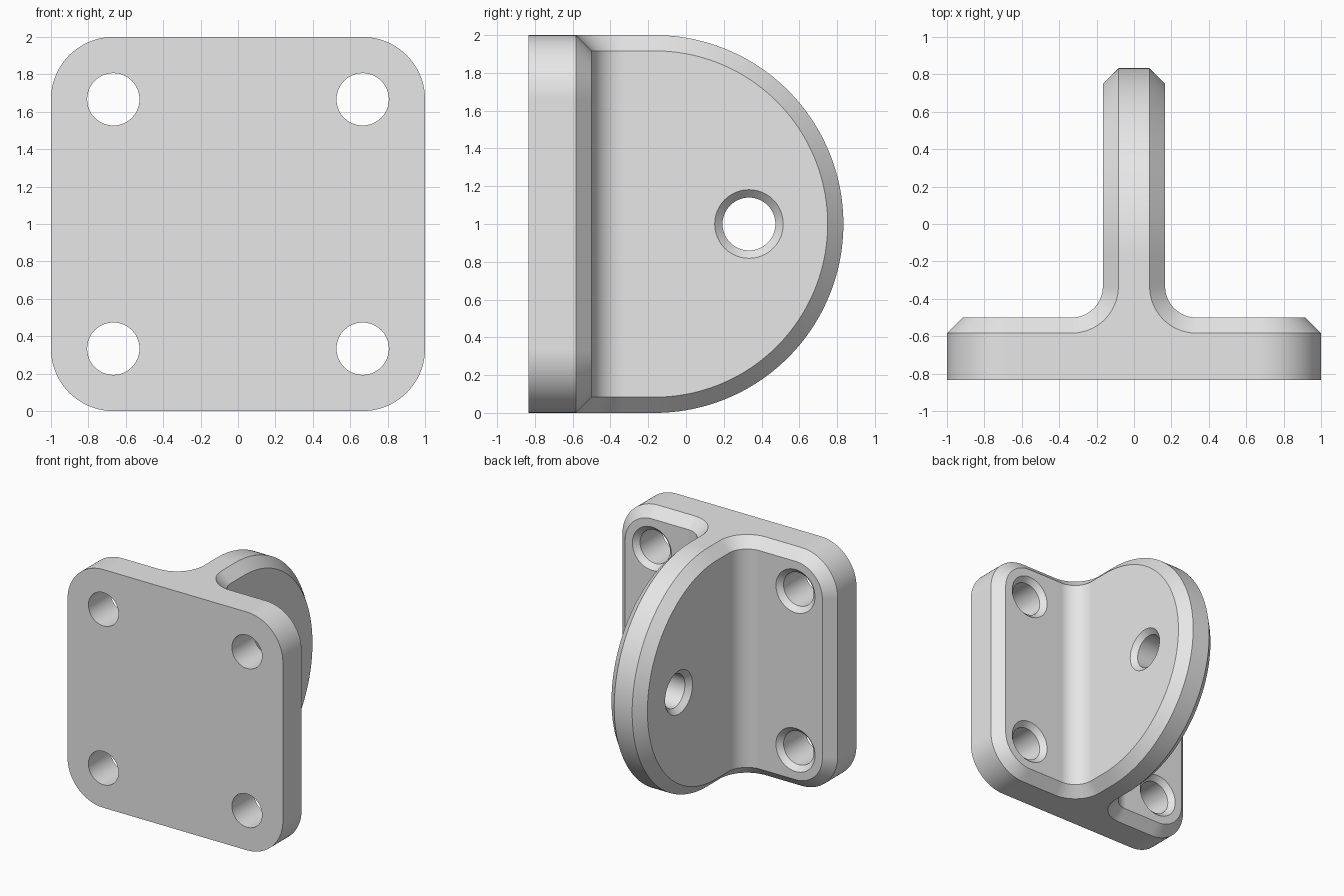
import bpy, bmesh
from math import sin, cos, pi
from mathutils import Vector

cube = bpy.data.objects.get("Cube")
if cube:
    bpy.data.objects.remove(cube)

U = 1 / 12                      # base module: chamfer size
FRONT, BACK, ROUND = -10 * U, -6 * U, 4 * U
STEPS = 24

grey = bpy.data.materials.new("light grey")
grey.use_nodes = True
colour = (0.8, 0.8, 0.8, 1)
grey.diffuse_color = colour
grey.node_tree.nodes["Principled BSDF"].inputs["Base Color"].default_value = colour


def arc(n, start, end):
    return [start + (end - start) * i / n for i in range(n + 1)]


# Upper right edge, as (outer, inner) rims of the chamfer, relative to mid height
rims = []
for a in arc(STEPS, 0, pi / 2):              # plate corner
    c, s = cos(a), sin(a)
    rims.append((Vector((8 * U + ROUND * c, BACK - U, 8 * U + ROUND * s)),
                 Vector((8 * U + (ROUND - U) * c, BACK, 8 * U + (ROUND - U) * s))))
corner_end = len(rims) - 1
for a in arc(STEPS, 0, pi / 2):              # fillet between plate and lug
    d = Vector((-sin(a), -cos(a), 0))
    centre = Vector((4 * U, -4 * U, 0))
    rims.append((centre + d * 3 * U + Vector((0, 0, 1)),
                 centre + d * 2 * U + Vector((0, 0, 1 - U))))
lug_start = len(rims)
for a in arc(STEPS * 2, pi / 2, 0):          # round end of the lug
    c, s = cos(a), sin(a)
    rims.append((Vector((U, -2 * U + c, s)),
                 Vector((2 * U, -2 * U + (1 - U) * c, (1 - U) * s))))

bm = bmesh.new()


def face(*points):
    bm.faces.new([bm.verts.new(p) for p in points])


def flip(p):
    return Vector((p.x, p.y, -p.z))


def both(*points):
    face(*points)
    face(*[flip(p) for p in reversed(points)])


def at(p, x=None, y=None):
    return Vector((p.x if x is None else x, p.y if y is None else y, p.z))


# Side walls, chamfers and rims of the right half
for i, ((o1, n1), (o2, n2)) in enumerate(zip(rims, rims[1:])):
    both(o1, o2, n2, n1)
    if n1.z + n2.z > 0:
        face(n1, n2, flip(n2), flip(n1))
    if i < corner_end:
        both(at(o1, y=FRONT), at(o2, y=FRONT), o2, o1)
    if i >= lug_start:
        both(o1, at(o1, x=0), at(o2, x=0), o2)
first = rims[0][0]
face(at(first, y=FRONT), first, flip(first), flip(at(first, y=FRONT)))
face(rims[0][0], rims[0][1], flip(rims[0][1]), flip(rims[0][0]))

# Flat top and bottom ends, and the front of the plate
top = [o for o, n in rims[corner_end:lug_start + 1]]
both(*top, at(top[-1], x=0), Vector((0, FRONT, 1)), at(top[0], y=FRONT))
edge = [at(o, y=FRONT) for o, n in rims[:corner_end + 1]] + [Vector((0, FRONT, 1))]
face(*edge, *[flip(p) for p in reversed(edge)])

# Mirror to the other half, weld and clean up flat areas
half = bm.verts[:] + bm.edges[:] + bm.faces[:]
copy = bmesh.ops.duplicate(bm, geom=half)["geom"]
for v in copy:
    if isinstance(v, bmesh.types.BMVert):
        v.co.x = -v.co.x
bmesh.ops.remove_doubles(bm, verts=bm.verts, dist=1e-4)
bmesh.ops.dissolve_degenerate(bm, edges=bm.edges, dist=1e-5)
bmesh.ops.dissolve_limit(bm, angle_limit=0.005, verts=bm.verts, edges=bm.edges)
bmesh.ops.recalc_face_normals(bm, faces=bm.faces)
bmesh.ops.translate(bm, verts=bm.verts, vec=(0, 0, 1))
mesh = bpy.data.meshes.new("mounting_bracket")
bm.to_mesh(mesh)
bm.free()
mesh.materials.append(grey)
bracket = bpy.data.objects.new("mounting_bracket", mesh)
bpy.context.collection.objects.link(bracket)


def cut_hole(name, profile, place):
    """Cut a turned hole; profile lists (radius, distance along the axis)."""
    n = 48
    b = bmesh.new()
    rings = [[b.verts.new(place(r * cos(2 * pi * k / n), r * sin(2 * pi * k / n), t))
              for k in range(n)] for r, t in profile]
    for r1, r2 in zip(rings, rings[1:]):
        for k in range(n):
            j = (k + 1) % n
            b.faces.new((r1[k], r1[j], r2[j], r2[k]))
    b.faces.new(rings[0])
    b.faces.new(rings[-1])
    bmesh.ops.recalc_face_normals(b, faces=b.faces)
    m = bpy.data.meshes.new(name)
    b.to_mesh(m)
    b.free()
    m.materials.append(grey)
    cutter = bpy.data.objects.new(name, m)
    cutter.hide_render = True
    bpy.context.collection.objects.link(cutter)
    mod = bracket.modifiers.new(name, "BOOLEAN")
    mod.operation, mod.solver, mod.object = "DIFFERENCE", "EXACT", cutter
    bpy.ops.object.modifier_apply(modifier=name)
    bpy.data.objects.remove(cutter)


bpy.context.view_layer.objects.active = bracket
bracket.select_set(True)
R, C = 0.14, U / 2              # hole radius and countersink

# Four countersunk plate holes
for sx in (-1, 1):
    for sz in (-1, 1):
        cut_hole("plate_hole",
                 [(R, FRONT - U), (R, BACK - C), (R + C, BACK), (R + 2 * C, BACK + C)],
                 lambda a, b, t: (sx * 8 * U + a, t, 1 + sz * 8 * U + b))

# Lug hole, countersunk on both sides
W = 2 * U
cut_hole("lug_hole",
         [(R + 2 * C, -W - C), (R, C - W), (R, W - C), (R + 2 * C, W + C)],
         lambda a, b, t: (t, 4 * U + a, 1 + b))

bpy.ops.object.shade_smooth_by_angle(angle=pi / 6)
weighted = bracket.modifiers.new("even_shading", "WEIGHTED_NORMAL")
weighted.keep_sharp = True
